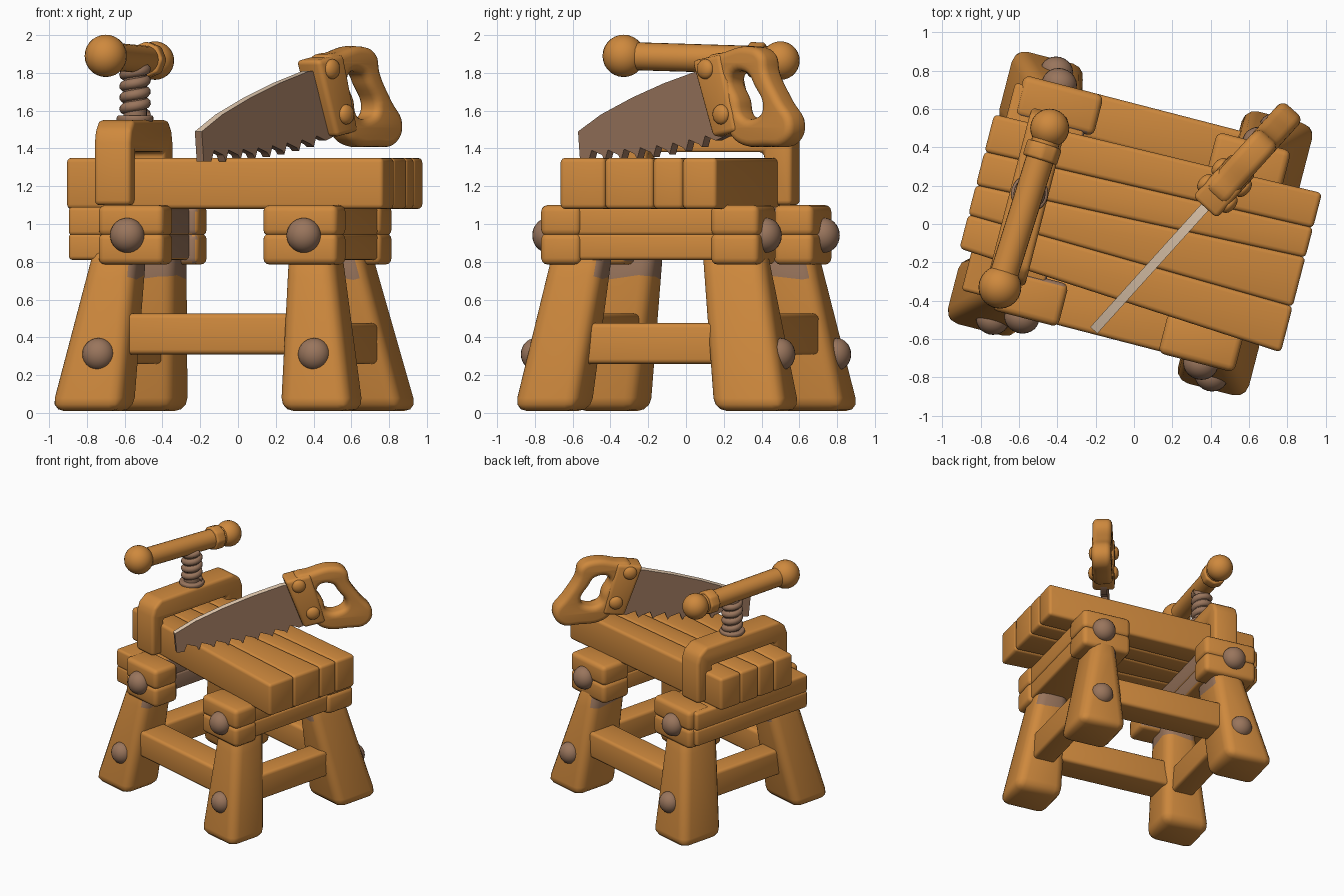
import bpy, bmesh, math
from mathutils import Vector, Matrix

if "Cube" in bpy.data.objects:
    bpy.data.objects.remove(bpy.data.objects["Cube"])


def material(name, rgb):
    m = bpy.data.materials.new(name)
    m.use_nodes = True
    m.diffuse_color = (*rgb, 1)
    m.node_tree.nodes["Principled BSDF"].inputs["Base Color"].default_value = (*rgb, 1)
    return m


WOOD = material("warm wood", (0.62, 0.25, 0.047))
BROWN = material("brown metal", (0.32, 0.178, 0.108))
EDGE = material("worn steel edge", (0.82, 0.63, 0.46))

BENCH = Matrix.Rotation(math.radians(-14.5), 4, 'Z')


def finish(name, bm, mats, world=BENCH, bevel=0.0):
    """Round the hard edges, move into place and link the object."""
    bmesh.ops.recalc_face_normals(bm, faces=bm.faces)
    if bevel:
        hard = [e for e in bm.edges if e.calc_face_angle(0) > 0.5]
        bmesh.ops.bevel(bm, geom=hard, offset=bevel, segments=3, profile=0.5,
                        affect='EDGES', clamp_overlap=True, material=-1)
    bm.transform(world)
    me = bpy.data.meshes.new(name)
    bm.to_mesh(me)
    bm.free()
    for m in mats:
        me.materials.append(m)
    me.shade_smooth()
    me.set_sharp_from_angle(angle=math.radians(40))
    ob = bpy.data.objects.new(name, me)
    bpy.context.collection.objects.link(ob)


def loft(bottom, top):
    """Solid between two matching outlines."""
    bm = bmesh.new()
    a = [bm.verts.new(p) for p in bottom]
    b = [bm.verts.new(p) for p in top]
    bm.faces.new(a)
    bm.faces.new(b)
    for i in range(len(a)):
        j = (i + 1) % len(a)
        bm.faces.new((a[i], a[j], b[j], b[i]))
    bmesh.ops.recalc_face_normals(bm, faces=bm.faces)
    return bm


def rect(u0, u1, v0, v1, z):
    return [(u0, v0, z), (u1, v0, z), (u1, v1, z), (u0, v1, z)]


def block(name, u, v, z, bevel=0.025, brown_dir=(0, 0, 0)):
    """Rounded timber; the side facing brown_dir is brown."""
    bm = loft(rect(*u, *v, z[0]), rect(*u, *v, z[1]))
    for f in bm.faces:
        f.material_index = int(f.normal.dot(Vector(brown_dir)) > 0.5)
    finish(name, bm, [WOOD, BROWN], bevel=bevel)


def rod(name, p, q, r, mat, sides=24, bevel=0.0):
    p, q = Vector(p), Vector(q)
    d = q - p
    bm = bmesh.new()
    bmesh.ops.create_cone(bm, cap_ends=True, segments=sides, radius1=r, radius2=r, depth=d.length)
    bm.transform(Matrix.Translation((p + q) / 2) @ d.to_track_quat('Z', 'Y').to_matrix().to_4x4())
    finish(name, bm, [mat], Matrix(), bevel)


def ball(name, c, r, mat, world=BENCH, squash=(1, 1, 1)):
    bm = bmesh.new()
    bmesh.ops.create_uvsphere(bm, u_segments=24, v_segments=14, radius=r)
    bm.transform(Matrix.Translation(c) @ Matrix.Diagonal((*squash, 1)))
    finish(name, bm, [mat], world)


def curve_mesh(name, curve, mat, world):
    tmp = bpy.data.objects.new(name + "_curve", curve)
    bpy.context.collection.objects.link(tmp)
    dg = bpy.context.evaluated_depsgraph_get()
    bm = bmesh.new()
    me = bpy.data.meshes.new_from_object(tmp.evaluated_get(dg))
    bm.from_mesh(me)
    bpy.data.objects.remove(tmp)
    bpy.data.meshes.remove(me)
    bmesh.ops.remove_doubles(bm, verts=bm.verts, dist=0.0005)
    finish(name, bm, [mat], world)


# Bench top: four planks that fan slightly towards the right end
left_v = [-0.35, -0.17, -0.01, 0.17, 0.37]
right_v = [-0.455, -0.21, 0.055, 0.215, 0.40]
for i in range(4):
    plan = [(-0.85, left_v[i] - 0.002), (0.91, right_v[i] - 0.002),
            (0.91, right_v[i + 1] + 0.002), (-0.85, left_v[i + 1] + 0.002)]
    bm = loft([(u, v, 1.08) for u, v in plan], [(u, v, 1.35) for u, v in plan])
    finish("top_plank_%d" % (i + 1), bm, [WOOD], bevel=0.024)

# End beams under the top, each of two stacked timbers; the left one is brown inside
for side, u, v, inner in (("right", (0.36, 0.68), (-0.5, 0.5), (0, 0, 0)),
                          ("left", (-0.785, -0.37), (-0.56, 0.56), (1, 0, 0))):
    block(side + "_beam_lower", u, v, (0.81, 0.95), 0.02, inner)
    block(side + "_beam_upper", u, v, (0.94, 1.09), 0.02, inner)

# Corner blocks, legs and bolts: cap span along u, cap span along v, bolt position, leg taper
corners = {"front_left_side": (-1, -1, (-0.61, -0.25), (-0.62, -0.39), -0.445, 0.19),
           "front_right_side": (1, -1, (0.29, 0.70), (-0.62, -0.40), 0.52, 0.15),
           "back_left_side": (-1, 1, (-0.75, -0.32), (0.39, 0.61), -0.56, 0.19),
           "back_right_side": (1, 1, (0.30, 0.70), (0.31, 0.575), 0.53, 0.21)}
for label, (su, sv, u, v, bolt_u, taper) in corners.items():
    inner = (0, -sv if su < 0 else 0, 0)
    block(label + "_cap_lower", u, v, (0.785, 0.952), 0.035, inner)
    block(label + "_cap_upper", u, v, (0.936, 1.10), 0.035, inner)

    u_in, u_out = (0.45, 0.845) if su < 0 else (0.41, 0.805)
    v_in, v_out = (0.395, 0.75) if sv < 0 else (0.345, 0.745)
    foot = [(su * a, sv * b, 0.01) for a, b, _ in rect(u_in, u_out, v_in, v_out, 0)]
    head = [(su * a, sv * b, 0.88) for a, b, _ in
            rect(0.41, u_out - taper, v_in - 0.12, v_out - 0.18, 0)]
    bm = loft(foot, head)
    bmesh.ops.bisect_plane(bm, geom=bm.verts[:] + bm.edges[:] + bm.faces[:],
                           plane_co=(0, 0, 0.72), plane_no=(0, 0, 1))
    bmesh.ops.recalc_face_normals(bm, faces=bm.faces)
    # brown neck on the inward faces
    for f in bm.faces:
        inward = f.normal.x * su < -0.5 or f.normal.y * sv < -0.5
        f.material_index = int(inward and f.calc_center_median().z > 0.72)
    finish(label + "_leg", bm, [WOOD, BROWN], bevel=0.07)

    face_v = v[0] if sv < 0 else v[1]
    ball(label + "_cap_bolt", (bolt_u, face_v, 0.94), 0.092, BROWN, squash=(1, 0.9, 1))
    ball(label + "_leg_bolt", (su * 0.59, sv * 0.67, 0.31), 0.086, BROWN, squash=(1, 0.9, 1))

# Stretchers between the legs
for s, name in ((-1, "front"), (1, "back")):
    block(name + "_stretcher", (-0.52, 0.52), sorted((s * 0.37, s * 0.61)), (0.31, 0.525))
for s, name in ((-1, "left"), (1, "right")):
    block(name + "_stretcher", sorted((s * 0.50, s * 0.68)), (-0.5, 0.5), (0.26, 0.475))

# Vise bridge straddling the planks
bridge = [(-0.46, 1.1), (-0.46, 1.43), (-0.435, 1.50), (-0.37, 1.55), (0.36, 1.55), (0.43, 1.50),
          (0.455, 1.43), (0.455, 1.1), (0.30, 1.1), (0.30, 1.38), (-0.34, 1.38), (-0.34, 1.1)]
finish("vise_bridge", loft([(-0.67, v, z) for v, z in bridge], [(-0.47, v, z) for v, z in bridge]),
       [WOOD], bevel=0.025)

# Vise screw: core, washer and a coiled thread
cx, cy = -0.545, 0.16
rod("screw_core", (cx, cy, 1.5), (cx, cy, 1.86), 0.062, BROWN)
rod("screw_washer", (cx, cy, 1.54), (cx, cy, 1.575), 0.097, BROWN, bevel=0.012)
cu = bpy.data.curves.new("screw_thread", 'CURVE')
cu.dimensions = '3D'
cu.bevel_depth = 0.028
cu.bevel_resolution = 3
turns, steps = 4, 20
sp = cu.splines.new('POLY')
sp.points.add(turns * steps)
for i, p in enumerate(sp.points):
    a = i / steps * math.tau
    p.co = (cx + 0.056 * math.cos(a), cy + 0.056 * math.sin(a), 1.58 + 0.06 * i / steps, 1)
curve_mesh("screw_thread", cu, BROWN, Matrix())

# Vise handle
a, b = Vector((-0.70, -0.33, 1.89)), Vector((-0.44, 0.50, 1.865))
rod("vise_handle", a, b, 0.074, WOOD)
ball("handle_front_knob", a, 0.112, WOOD, Matrix())
ball("handle_back_knob", b, 0.102, WOOD, Matrix())
rod("handle_collar", a.lerp(b, 0.80), a.lerp(b, 0.90), 0.097, WOOD, 8, 0.015)

# Saw frame: x runs along the saw, y is up, z is its thickness
d = Vector((0.67, 0.742, 0)).normalized()
n = d.cross(Vector((0, 0, 1)))
SAW = Matrix(((d.x, 0, n.x, -0.21), (d.y, 0, n.y, -0.555), (0, 1, 0, 0), (0, 0, 0, 1)))


def along(points):
    return [((x + 0.21) / d.x, z) for x, z in points]


# Saw blade with a curved, bright back and a row of teeth
blade = [(0.43, 1.81), (0.36, 1.81), (0.2, 1.745), (0.05, 1.67), (-0.1, 1.58), (-0.21, 1.49), (-0.20, 1.33)]
teeth = 8
for i in range(teeth):
    t = i / teeth
    x, z = -0.16 + 0.62 * t, 1.325 + 0.10 * t * t
    blade += [(x, z + 0.005), (x + 0.015, z + 0.065), (x + 0.065, z + 0.04)]
blade.append((0.5, 1.47))
outline = along(blade)
bm = loft([(s, z, -0.025) for s, z in outline], [(s, z, 0.025) for s, z in outline])
for f in bm.faces:
    f.material_index = int(f.normal.y > 0.5 and f.calc_center_median().y > 1.47)
finish("saw_blade", bm, [BROWN, EDGE], SAW)

# Saw handle: rounded outline with a grip hole
grip = [(0.42, 1.87), (0.5, 1.91), (0.62, 1.94), (0.69, 1.9), (0.71, 1.8), (0.77, 1.66), (0.83, 1.53),
        (0.80, 1.43), (0.7, 1.41), (0.57, 1.43), (0.52, 1.50), (0.49, 1.58)]
hole = [(0.54, 1.78), (0.61, 1.80), (0.65, 1.73), (0.69, 1.61), (0.66, 1.565), (0.59, 1.575), (0.57, 1.66)]
cu = bpy.data.curves.new("saw_handle", 'CURVE')
cu.dimensions = '2D'
cu.fill_mode = 'BOTH'
cu.extrude = 0.035
cu.bevel_depth = 0.04
cu.bevel_resolution = 3
cu.offset = -0.04
for pts in (grip, hole):
    sp = cu.splines.new('BEZIER')
    sp.resolution_u = 5
    sp.use_cyclic_u = True
    sp.bezier_points.add(len(pts) - 1)
    for bp, (s, z) in zip(sp.bezier_points, along(pts)):
        bp.co = (s, z, 0)
        bp.handle_left_type = bp.handle_right_type = 'AUTO'
curve_mesh("saw_handle", cu, WOOD, SAW)

# Cheek plate holding the blade, with rivets on both sides
cheek = along([(0.365, 1.865), (0.50, 1.90), (0.58, 1.49), (0.465, 1.46)])
finish("saw_cheek", loft([(s, z, -0.085) for s, z in cheek], [(s, z, 0.085) for s, z in cheek]),
       [WOOD], SAW, 0.025)
for i, (s, z) in enumerate(along([(0.435, 1.82), (0.51, 1.58)])):
    for side in (-1, 1):
        ball("saw_rivet_%d_%s" % (i + 1, "front" if side > 0 else "back"),
             (s, z, side * 0.085), 0.053, WOOD, SAW, (1, 1, 0.6))
